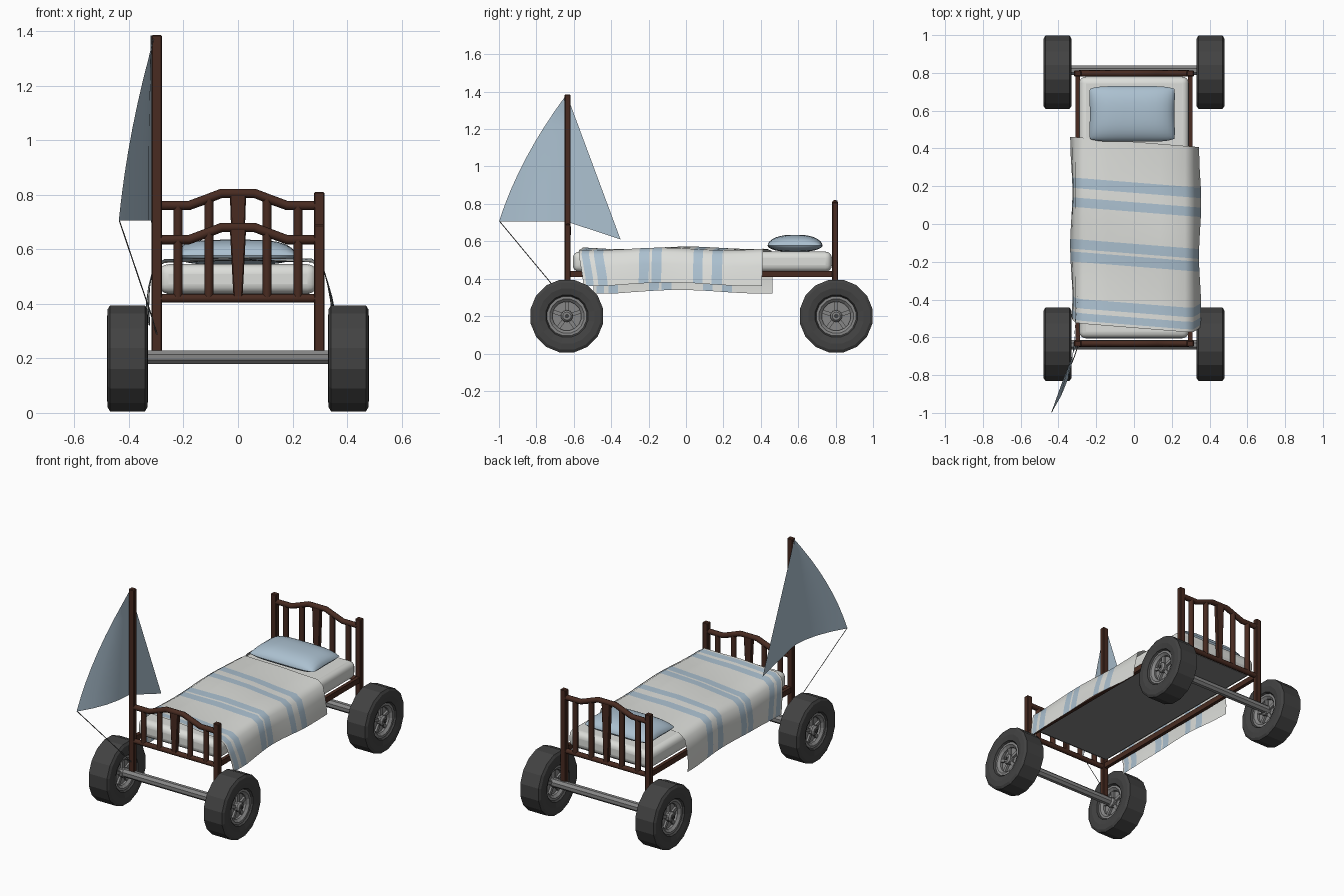
import bpy, bmesh, math
from mathutils import Vector, Matrix

if "Cube" in bpy.data.objects:
    bpy.data.objects.remove(bpy.data.objects["Cube"])


def mat(name, r, g, b):
    m = bpy.data.materials.new(name)
    m.diffuse_color = (r, g, b, 1)
    m.use_nodes = True
    m.node_tree.nodes["Principled BSDF"].inputs["Base Color"].default_value = m.diffuse_color
    return m


WOOD = mat("dark wood", 0.065, 0.024, 0.015)
RUBBER = mat("black rubber", 0.055, 0.055, 0.055)
METAL = mat("grey metal", 0.24, 0.24, 0.24)
WHITE = mat("off white cloth", 0.72, 0.73, 0.70)
BLUE = mat("pale blue cloth", 0.41, 0.53, 0.63)


def make(name, verts, faces, mats, smooth=None):
    me = bpy.data.meshes.new(name)
    me.from_pydata(verts, [], faces)
    bm = bmesh.new()
    bm.from_mesh(me)
    bmesh.ops.recalc_face_normals(bm, faces=bm.faces)
    bm.to_mesh(me)
    bm.free()
    ob = bpy.data.objects.new(name, me)
    bpy.context.collection.objects.link(ob)
    for m in mats:
        me.materials.append(m)
    if smooth:
        shade(ob, smooth)
    return ob


def shade(ob, angle):
    bpy.ops.object.select_all(action='DESELECT')
    ob.select_set(True)
    bpy.context.view_layer.objects.active = ob
    bpy.ops.object.shade_smooth_by_angle(angle=math.radians(angle))


def box(name, lo, hi, m, bevel=0.0, segs=1, taper=1.0):
    """Box between two corners; taper scales the bottom in x."""
    c = (lo[0] + hi[0]) / 2
    vs = []
    for z in (lo[2], hi[2]):
        k = taper if z == lo[2] else 1
        vs += [(c + (x - c) * k, y, z) for x, y in
               ((lo[0], lo[1]), (hi[0], lo[1]), (hi[0], hi[1]), (lo[0], hi[1]))]
    fs = [(0, 3, 2, 1), (4, 5, 6, 7)] + [(i, (i + 1) % 4, (i + 1) % 4 + 4, i + 4) for i in range(4)]
    ob = make(name, vs, fs, [m])
    if bevel:
        b = ob.modifiers.new("bevel", 'BEVEL')
        b.width, b.segments = bevel, segs
    return ob


def tube(name, pts, r, m, res=2):
    cu = bpy.data.curves.new(name, 'CURVE')
    cu.dimensions = '3D'
    cu.bevel_depth, cu.bevel_resolution, cu.use_fill_caps = r, res, True
    sp = cu.splines.new('POLY')
    sp.points.add(len(pts) - 1)
    for p, co in zip(sp.points, pts):
        p.co = (*co, 1)
    cu.materials.append(m)
    ob = bpy.data.objects.new(name, cu)
    bpy.context.collection.objects.link(ob)
    return ob


def lathe(name, profile, n, centre, m, closed=False):
    """Spin (x, r) points about an x axis through centre."""
    k = len(profile)
    vs = [(centre[0] + x, centre[1] + r * math.cos(2 * math.pi * (i + .5) / n),
           centre[2] + r * math.sin(2 * math.pi * (i + .5) / n))
          for i in range(n) for x, r in profile]
    fs = []
    for i in range(n):
        a, b = i * k, (i + 1) % n * k
        for j in range(k if closed else k - 1):
            j2 = (j + 1) % k
            fs.append((a + j, a + j2, b + j2, b + j))
    if not closed:
        fs += [tuple(i * k for i in range(n)), tuple(i * k + k - 1 for i in range(n))]
    return make(name, vs, fs, [m])


def grid(name, rows, mats, angle=60):
    n = len(rows[0])
    fs = [(i * n + j, i * n + j + 1, (i + 1) * n + j + 1, (i + 1) * n + j)
          for i in range(len(rows) - 1) for j in range(n - 1)]
    return make(name, [p for r in rows for p in r], fs, mats, angle)


# wheels: tyre, rim ring, disc, spokes and hub
YF, YB = -0.637, 0.803
half = [(0.050, 0.105), (0.068, 0.115), (0.075, 0.150), (0.073, 0.183), (0.064, 0.198)]
tyre = half + [(-x, r) for x, r in reversed(half)]
rim = [(0.058, 0.107), (0.058, 0.093), (0.044, 0.078)]
for y, fb in ((YF, "front"), (YB, "back")):
    for s, lr in ((-1, "left"), (1, "right")):
        c = (s * 0.405, y, 0.2)
        tag = f"{fb}_{lr}"
        lathe("tyre_" + tag, tyre, 16, c, RUBBER, True)
        lathe("rim_" + tag, rim + [(-x, r) for x, r in reversed(rim)], 16, c, METAL, True)
        lathe("wheel_disc_" + tag, [(-0.03, 0.085), (0.03, 0.085)], 16, c, METAL)
        lathe("hub_" + tag, [(-0.065, 0.022), (-0.055, 0.032), (0.055, 0.032), (0.065, 0.022)], 10, c, METAL)
        lathe("axle_cap_" + tag, [(-0.07, 0.012), (0.07, 0.012)], 8, c, RUBBER)
        for i in range(5):
            sp = box(f"spoke_{tag}_{i}", (-0.043, -0.010, 0.025), (0.043, 0.010, 0.085), METAL)
            sp.data.transform(Matrix.Translation(c) @ Matrix.Rotation(i * math.tau / 5, 4, 'X'))
    lathe("axle_" + fb, [(-0.36, 0.027), (0.36, 0.027)], 8,
          (0, y - 0.003 if fb == "front" else y + 0.01, 0.204), METAL)

# bed ends: posts, arched top rail, lower rail, slats
for name, y, low, post_tops in (("footboard", -0.633, 0.635, (1.385, 0.69)),
                                ("headboard", 0.797, 0.76, (0.81, 0.81))):
    for s, top in zip((-1, 1), post_tops):
        box(f"{name}_post_{'left' if s < 0 else 'right'}", (s * 0.298 - 0.019, y - 0.016, 0.215),
            (s * 0.298 + 0.019, y + 0.016, top), WOOD, 0.004)
    arch = [(0.29, 0), (0.18, 0), (0.12, 0.022), (0.06, 0.045)]
    pts = [(-x, y, low + h) for x, h in arch] + [(x, y, low + h) for x, h in reversed(arch)]
    tube(name + "_top_rail", pts, 0.017, WOOD)
    tube(name + "_lower_rail", [(-0.29, y, 0.42), (0.29, y, 0.42)], 0.016, WOOD)
    for x, h in ((-0.22, 0), (-0.107, 0.027), (0.107, 0.027), (0.22, 0)):
        tube(f"{name}_slat_{x}", [(x, y, 0.42), (x, y, low + h)], 0.0165, WOOD)
    box(name + "_centre_slat", (-0.03, y - 0.013, 0.42), (0.03, y + 0.013, low + 0.045), WOOD, 0.004, 1, 0.55)

# side rails and bed base
for s in (-1, 1):
    box(f"side_rail_{'left' if s < 0 else 'right'}", (s * 0.298 - 0.011, -0.63, 0.408),
        (s * 0.298 + 0.011, 0.8, 0.442), WOOD)
box("bed_base", (-0.26, -0.57, 0.433), (0.26, 0.75, 0.442), METAL)

# mattress
mattress = box("mattress", (-0.29, -0.605, 0.437), (0.29, 0.78, 0.545), WHITE, 0.035, 4)
shade(mattress, 60)

# pillow: squared-off cushion, top and bottom halves
N = 16
for side, h, name in ((1, 0.058, "pillow_top"), (-1, 0.034, "pillow_bottom")):
    rows = []
    for i in range(N + 1):
        row = []
        for j in range(N + 1):
            u, v = [math.sin(math.pi / 2 * (2 * k / N - 1)) for k in (i, j)]
            z = h * ((1 - abs(u) ** 4) * (1 - abs(v) ** 2.6)) ** 0.55
            row.append((-0.01 + 0.235 * u * (1 - 0.05 * (1 - v * v)) * (1 - 0.05 * v ** 4),
                        0.583 + 0.147 * v * (1 - 0.10 * u ** 6), 0.577 + side * z))
        rows.append(row)
    grid(name, rows, [BLUE])

# blanket: draped cross-section swept along y, rows cut at the stripe edges
cross = [(-0.328, 0.33), (-0.332, 0.39), (-0.326, 0.46), (-0.312, 0.525), (-0.27, 0.553), (-0.14, 0.557),
         (0, 0.561), (0.14, 0.557), (0.27, 0.555), (0.312, 0.53), (0.33, 0.47), (0.342, 0.42), (0.35, 0.37)]
stripes = [(-0.535, -0.495), (-0.47, -0.42), (-0.225, -0.172), (-0.157, -0.105), (0.065, 0.115), (0.165, 0.22)]
cuts = sorted([e for s in stripes for e in s] + [0.435, 0.33, -0.02, -0.32, -0.55])
rows = []
for v in cuts:
    row = []
    for x, z in cross:
        hang = min(1, max(0, (0.54 - z) / 0.15))
        wave = math.sin(9 * v + 4 * x + 1.5) * 0.007
        y = v - 0.08 * x + (0.03 * hang if v < -0.4 else 0)
        row.append((x + hang * math.sin(11 * v) * 0.006, y,
                    z + (wave + 0.004) * (1 - hang) + hang * 0.01 * math.sin(7 * v + 2)))
    rows.append(row)
blanket = grid("blanket", rows, [WHITE, BLUE])
w = len(cross) - 1
for p in blanket.data.polygons:
    i = p.index // w
    mid = (cuts[i] + cuts[i + 1]) / 2
    p.material_index = int(any(a < mid < b for a, b in stripes))

# sail: fore and aft edges with the mast line between
rows = []
T = 8
for i in range(T + 1):
    t = i / T
    b = 4 * t * (1 - t)
    L = Vector((-0.305 - 0.132 * t - 0.016 * b, -0.64 - 0.36 * t - 0.036 * b, 1.383 - 0.678 * t))
    M = Vector((-0.32, -0.637, 1.383 - 0.678 * t))
    R = Vector((-0.318 + 0.023 * t, -0.637 + 0.287 * t, 1.383 - 0.773 * t))
    row = []
    for k in range(8):
        a = k / 4
        p = L.lerp(M, a) if a <= 1 else M.lerp(R, (k - 4) / 3)
        if a < 1:
            p.x += 0.03 * t * 4 * a * (1 - a)
        row.append(p[:])
    rows.append(row)
grid("sail", rows, [BLUE])

# rope from the sail corner to the foot of the mast
tube("sail_rope", [(-0.435, -0.995, 0.705), (-0.315, -0.70, 0.35), (-0.297, -0.645, 0.285)], 0.0025, METAL, 0)
